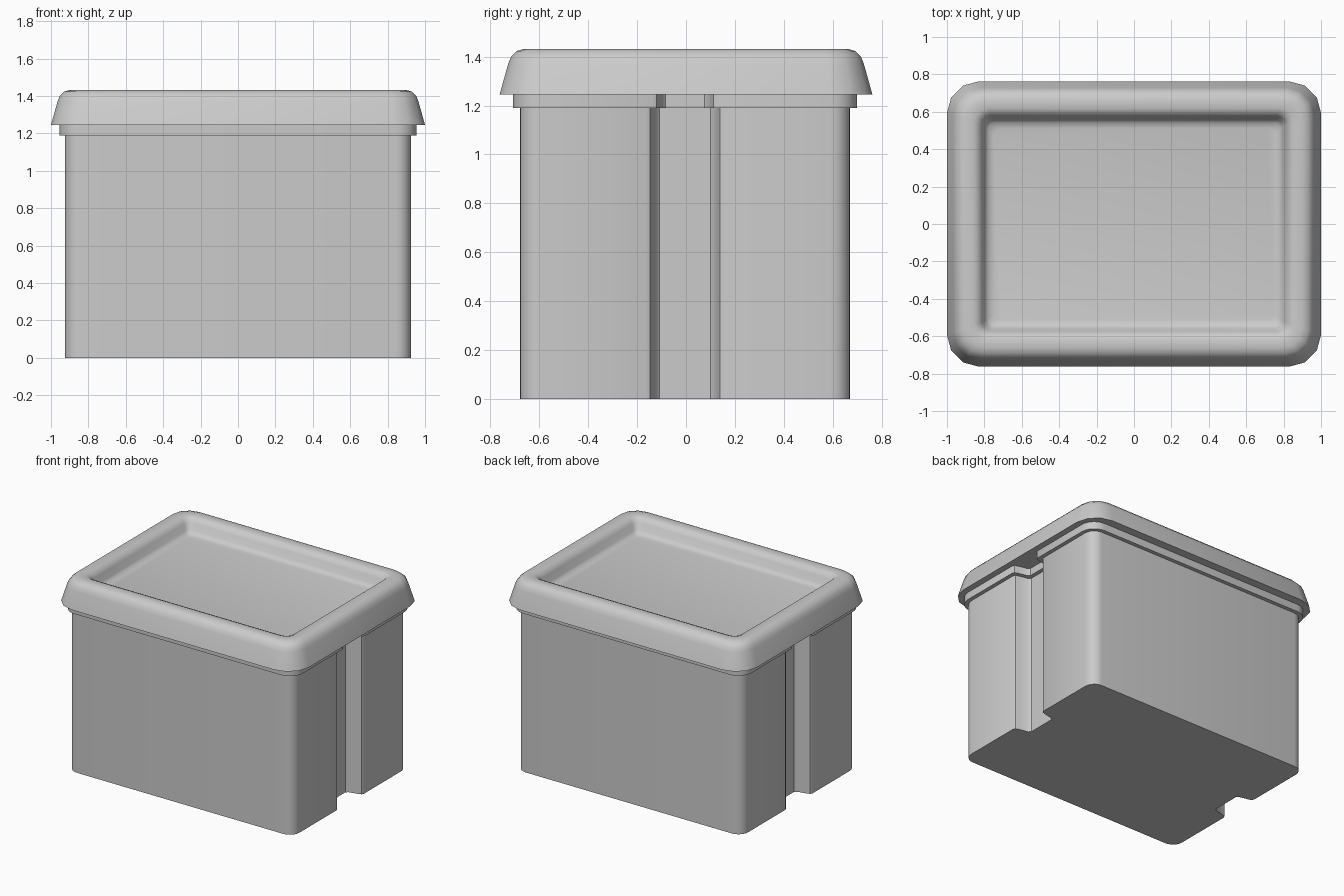
import bpy
import bmesh
from math import sin, cos, pi

cube = bpy.data.objects.get("Cube")
if cube:
    bpy.data.objects.remove(cube, do_unlink=True)

grey = bpy.data.materials.new("grey plastic")
grey.use_nodes = True
colour = (0.6, 0.6, 0.6, 1)
grey.diffuse_color = colour
grey.node_tree.nodes["Principled BSDF"].inputs["Base Color"].default_value = colour


def corner(hx, hy, r, steps):
    """Rounded corner in the +x +y quadrant."""
    return [(hx - r + r * cos(pi / 2 * i / steps), hy - r + r * sin(pi / 2 * i / steps))
            for i in range(steps + 1)]


def mirror_quadrant(q):
    """Complete an outline from its +x +y quarter."""
    return (q + [(-x, y) for x, y in reversed(q)]
            + [(-x, -y) for x, y in q] + [(x, -y) for x, y in reversed(q)])


def grooved_outline(grow):
    """Rounded rectangle with a vertical groove in each end."""
    hx, hy = 0.925 + grow, 0.675 + grow
    floor = hx - 0.115
    groove = [(floor, 0.105), (floor + 0.015, 0.12), (hx - 0.03, 0.135),
              (hx - 0.008, 0.143), (hx, 0.16)]
    groove = [(x, y - grow * 0.9) for x, y in groove]
    return mirror_quadrant(groove + corner(hx, hy, 0.08 + grow, 6))


def loft(name, rings):
    """Skin a stack of (outline, height) rings and cap both ends."""
    bm = bmesh.new()
    loops = [[bm.verts.new((x, y, z)) for x, y in outline] for outline, z in rings]
    for a, b in zip(loops, loops[1:]):
        for i in range(len(a)):
            j = (i + 1) % len(a)
            bm.faces.new((a[i], a[j], b[j], b[i]))
    bm.faces.new(reversed(loops[0]))
    bm.faces.new(loops[-1])
    bmesh.ops.recalc_face_normals(bm, faces=bm.faces)
    mesh = bpy.data.meshes.new(name)
    bm.to_mesh(mesh)
    bm.free()
    mesh.materials.append(grey)
    obj = bpy.data.objects.new(name, mesh)
    bpy.context.collection.objects.link(obj)
    bpy.ops.object.select_all(action="DESELECT")
    obj.select_set(True)
    bpy.context.view_layer.objects.active = obj
    bpy.ops.object.shade_smooth_by_angle(angle=0.75)
    return obj


# Grooved tub and the collar under the lid
body = loft("tub_body", [(grooved_outline(0), 0), (grooved_outline(0), 1.2)])
collar = loft("tub_collar", [(grooved_outline(0.029), 1.19), (grooved_outline(0.029), 1.245)])
for part in (body, collar):
    part.location.y = -0.004

# Lid: flared skirt, rounded rim, then down into the recessed panel
lid_profile = [(0, 1.245), (0.035, 1.37), (0.047, 1.4), (0.07, 1.423), (0.1, 1.432),
               (0.145, 1.431), (0.17, 1.42), (0.188, 1.395), (0.205, 1.35),
               (0.22, 1.332), (0.25, 1.325)]
lid_rings = []
for inset, z in lid_profile:
    radius = max(0.17 - inset * 0.65, 0.04)
    lid_rings.append((mirror_quadrant(corner(1 - inset, 0.7625 - inset, radius, 3)), z))
loft("lid", lid_rings)
